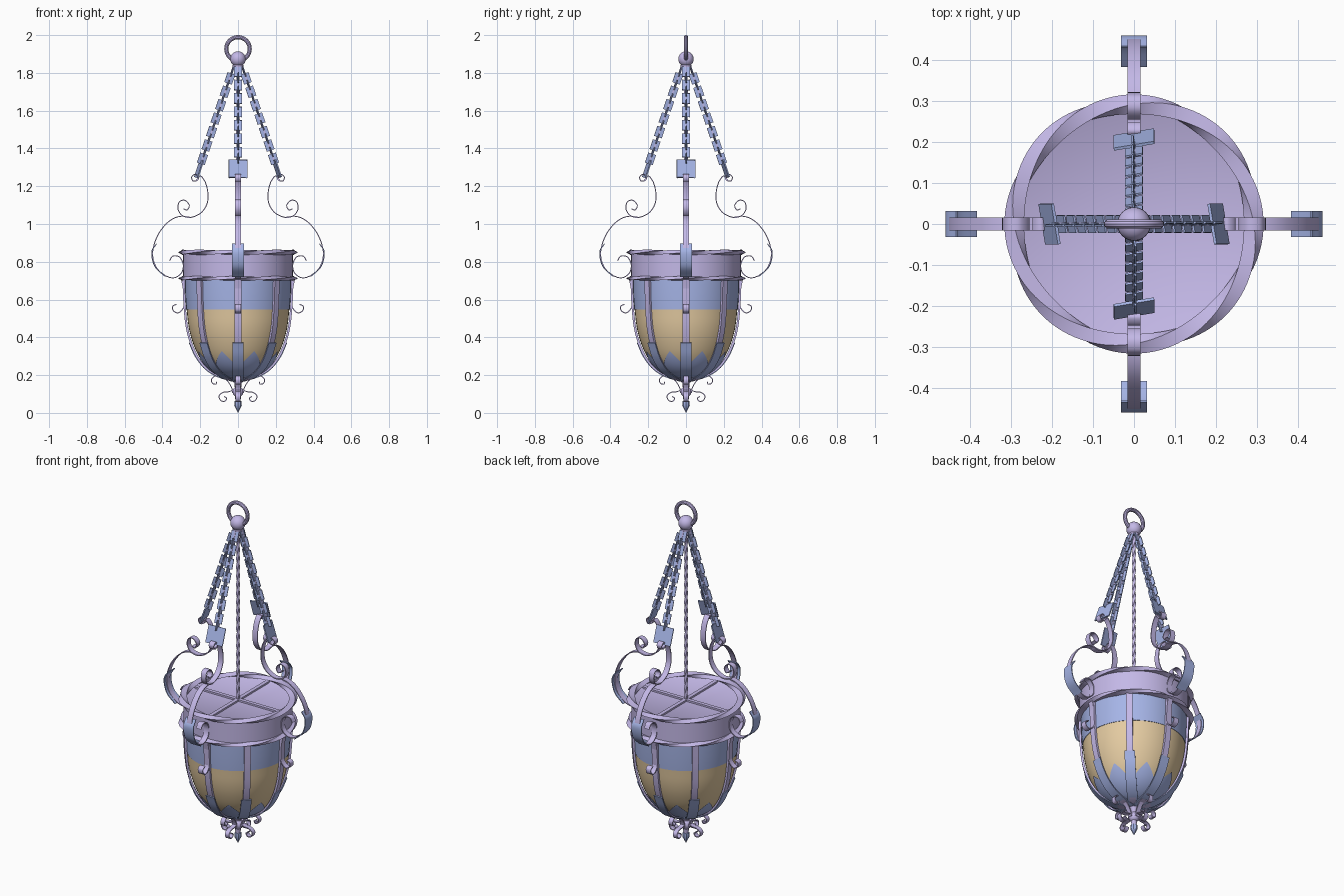
import bpy, bmesh, math
from mathutils import Vector, Matrix

if "Cube" in bpy.data.objects:
    bpy.data.objects.remove(bpy.data.objects["Cube"])

def material(name, rgb):
    m = bpy.data.materials.new(name)
    m.diffuse_color = (*rgb, 1)
    m.use_nodes = True
    m.node_tree.nodes["Principled BSDF"].inputs["Base Color"].default_value = m.diffuse_color
    return m

IRON = material("iron", (0.55, 0.48, 0.80))
BLUE = material("blue_metal", (0.38, 0.46, 0.80))
GLASS = material("amber_glass", (0.78, 0.60, 0.36))
QUARTERS = [i * math.pi / 2 for i in range(4)]
EIGHTHS = [i * math.pi / 4 for i in range(8)]

def finish(name, bm, mat, recalc=True):
    if recalc:
        bmesh.ops.recalc_face_normals(bm, faces=bm.faces[:])
    me = bpy.data.meshes.new(name)
    bm.to_mesh(me)
    bm.free()
    me.materials.append(mat)
    ob = bpy.data.objects.new(name, me)
    bpy.context.collection.objects.link(ob)
    return ob

def spline(pts, n=6):
    """Catmull-Rom through 2D points."""
    p = [Vector(q) for q in pts]
    p = [2 * p[0] - p[1]] + p + [2 * p[-1] - p[-2]]
    out = []
    for i in range(1, len(p) - 2):
        a, b, c, d = p[i - 1:i + 3]
        for k in range(n):
            t = k / n
            out.append(0.5 * (2 * b + (c - a) * t + (2 * a - 5 * b + 4 * c - d) * t * t
                              + (3 * b - a - 3 * c + d) * t ** 3))
    return out + [p[-2]]

def loft(bm, rings, closed=False):
    vs = [[bm.verts.new(v) for v in r] for r in rings]
    m = len(vs[0])
    for i in range(len(vs) if closed else len(vs) - 1):
        a, b = vs[i], vs[(i + 1) % len(vs)]
        for j in range(m):
            bm.faces.new((a[j], a[(j + 1) % m], b[(j + 1) % m], b[j]))
    if not closed:
        bm.faces.new(vs[0])
        bm.faces.new(vs[-1][::-1])

def ribbon(name, paths, width, thick, angles, mat):
    """Flat bars bent along (radius, z) paths, repeated around the axis."""
    bm = bmesh.new()
    for path in paths:
        s = spline(path)
        for ang in angles:
            rot = Matrix.Rotation(ang, 3, 'Z')
            rings = []
            for i, q in enumerate(s):
                t = (s[min(i + 1, len(s) - 1)] - s[max(i - 1, 0)]).normalized()
                n = Vector((-t.y, t.x)) * thick / 2
                rings.append([rot @ Vector((q.x + e * n.x, w * width / 2, q.y + e * n.y))
                              for e, w in ((1, 1), (1, -1), (-1, -1), (-1, 1))])
            loft(bm, rings)
    return finish(name, bm, mat)

def lathe(name, profile, mat, seg=48):
    bm = bmesh.new()
    rings = [[(max(r, 1e-4) * math.cos(2 * math.pi * k / seg),
               max(r, 1e-4) * math.sin(2 * math.pi * k / seg), z) for k in range(seg)]
             for r, z in profile]
    loft(bm, rings)
    return finish(name, bm, mat)

def ball(name, r, z):
    bm = bmesh.new()
    bmesh.ops.create_uvsphere(bm, u_segments=24, v_segments=14, radius=r,
                              matrix=Matrix.Translation((0, 0, z)))
    return finish(name, bm, IRON)

def ring(name, radius, a, b, z, twists, upright=False, sides=4, seg=128):
    """Ring with a twisted section of half-width a and half-height b."""
    bm = bmesh.new()
    rings = []
    for i in range(seg):
        u = 2 * math.pi * i / seg
        sec = []
        for k in range(sides):
            v = 2 * math.pi * k / sides + twists * u
            r, h = radius + a * math.cos(v), b * math.sin(v)
            sec.append((r * math.cos(u), h, z + r * math.sin(u)) if upright
                       else (r * math.cos(u), r * math.sin(u), z + h))
        rings.append(sec)
    loft(bm, rings, True)
    return finish(name, bm, IRON)

# hanging ring, ball and twisted centre rod
ring("hanging_ring", 0.062, 0.011, 0.011, 1.927, 0, True, 10, 48)
ball("top_ball", 0.041, 1.873)
lathe("top_collar", [(0, 1.828), (0.028, 1.832), (0.028, 1.842), (0, 1.85)], IRON, 20)
bm = bmesh.new()
loft(bm, [[(0.010 * math.cos(i * 0.35 + k * math.pi / 2), 0.010 * math.sin(i * 0.35 + k * math.pi / 2),
            0.83 + 1.02 * i / 90) for k in range(4)] for i in range(91)])
finish("centre_rod", bm, IRON)

# chains of flat links with a large plate at the foot
top, foot = Vector((0.022, 0, 1.835)), Vector((0.222, 0, 1.245))
down = (foot - top).normalized()
tilt = Vector((0, 0, -1)).rotation_difference(down).to_matrix().to_4x4()

def plate(bm, ang, dist, size, twist):
    m = (Matrix.Rotation(ang, 4, 'Z') @ Matrix.Translation(top + down * dist) @ tilt
         @ Matrix.Rotation(twist, 4, 'Z') @ Matrix.Diagonal((*size, 1)))
    bmesh.ops.create_cube(bm, size=1, matrix=m)

links, plates, pins = bmesh.new(), bmesh.new(), bmesh.new()
for ang in QUARTERS:
    for i in range(14):
        plate(links, ang, 0.03 + i * 0.0375, (0.005, 0.043, 0.056), math.radians(90 * (i % 2) + 10))
    plate(plates, ang, 0.573, (0.007, 0.1, 0.098), math.radians(10))
    plate(pins, ang, 0.27, (0.007, 0.007, 0.54), 0)
finish("chain_links", links, BLUE)
finish("chain_plates", plates, BLUE)
finish("chain_cores", pins, IRON)

# scrolled arms
upper = [(0.222, 1.232), (0.212, 1.245), (0.226, 1.263), (0.245, 1.25), (0.238, 1.228), (0.215, 1.232),
         (0.20, 1.255), (0.175, 1.225), (0.16, 1.17), (0.163, 1.11), (0.195, 1.06), (0.25, 1.035),
         (0.295, 1.045), (0.318, 1.08), (0.31, 1.118), (0.28, 1.125), (0.258, 1.10), (0.268, 1.075), (0.288, 1.08)]
outer = [(0.25, 1.035), (0.31, 1.04), (0.37, 1.01), (0.425, 0.94), (0.452, 0.85), (0.435, 0.775),
         (0.39, 0.73), (0.34, 0.715), (0.30, 0.74), (0.29, 0.785), (0.31, 0.825), (0.345, 0.83),
         (0.362, 0.805)]
lower = [(0.30, 0.71), (0.29, 0.66), (0.283, 0.61), (0.288, 0.56), (0.315, 0.53), (0.342, 0.54),
         (0.345, 0.565), (0.325, 0.575)]
ribbon("scroll_arms", [upper, outer, lower], 0.032, 0.005, QUARTERS, IRON)
ribbon("arm_leaves", [[(0.432, 0.935 - 0.04), (0.4565, 0.85), (0.440, 0.775), (0.385, 0.722)]],
       0.064, 0.005, QUARTERS, BLUE)

# glass bowl with blue upper band
bowl = [(0.272, 0.55), (0.262, 0.46), (0.242, 0.38), (0.207, 0.30), (0.155, 0.235), (0.085, 0.193), (0.0, 0.18)]
lathe("glass_bowl", spline(bowl, 4), GLASS)
lathe("blue_band", [(0.2, 0.548), (0.274, 0.548), (0.279, 0.62), (0.281, 0.71), (0.2, 0.71)], BLUE)
lathe("rim_band", [(0.27, 0.835), (0.29, 0.848), (0.29, 0.71), (0.27, 0.71)], IRON, 64)
lathe("glass_lid", [(0, 0.815), (0.278, 0.815), (0.278, 0.832), (0, 0.832)], GLASS)
ribbon("lid_bars", [[(0.0, 0.838), (0.14, 0.838), (0.285, 0.838)]], 0.022, 0.014, QUARTERS, IRON)
ring("twisted_rim_top", 0.292, 0.024, 0.014, 0.850, 2)
ring("twisted_rim_bottom", 0.292, 0.024, 0.012, 0.712, 2)

# ribs and base leaves following the bowl
rib = [(0.288, 0.71), (0.285, 0.62)] + [(r + 0.009, z - 0.003) for r, z in bowl[:-1]] + [(0.02, 0.172)]
ribbon("bowl_ribs", [rib], 0.035, 0.012, EIGHTHS, IRON)
ribbon("rib_leaves", [[(r + 0.017, z - 0.004) for r, z in [(0.241, 0.375)] + bowl[3:6]] + [(0.02, 0.168)]],
       0.056, 0.005, EIGHTHS, BLUE)

# pointed crown between the ribs, wrapped on the bowl
bm = bmesh.new()
curve = [q for q in spline(bowl, 8) if q.y < 0.33][::-1]
for ang in EIGHTHS:
    mid, prev = ang + math.pi / 8, None
    for q in curve:
        f = max(0.0, min(1.0, (0.33 - q.y) / 0.09))
        half = math.pi / 8 * f
        row = [bm.verts.new(((q.x + 0.004) * math.cos(mid + half * t),
                             (q.x + 0.004) * math.sin(mid + half * t), q.y - 0.003)) for t in (-1, -.5, 0, .5, 1)]
        if prev:
            for j in range(4):
                bm.faces.new((prev[j], prev[j + 1], row[j + 1], row[j]))
        prev = row
bmesh.ops.remove_doubles(bm, verts=bm.verts[:], dist=1e-5)
finish("base_leaf_crown", bm, BLUE)

# finial with small scrolls
lathe("finial_neck", [(0, 0.19), (0.04, 0.185), (0.018, 0.155), (0.014, 0.06), (0, 0.055)], IRON, 20)
ball("finial_ball", 0.029, 0.112)
lathe("finial_tip", [(0, 0.07), (0.018, 0.062), (0.02, 0.04), (0.01, 0.02), (0, 0.0)], BLUE, 8)
curl_up = [(0.112, 0.165), (0.118, 0.152), (0.136, 0.158), (0.139, 0.18), (0.118, 0.196), (0.085, 0.192),
           (0.055, 0.168), (0.033, 0.132), (0.028, 0.105)]
curl_down = [(0.026, 0.12), (0.05, 0.112), (0.08, 0.108), (0.1, 0.09), (0.092, 0.066), (0.07, 0.062),
             (0.06, 0.078), (0.074, 0.087)]
ribbon("finial_scrolls", [curl_up, curl_down], 0.026, 0.005, QUARTERS, IRON)

# smooth shading with sharp edges kept
for ob in bpy.context.scene.objects:
    ob.select_set(True)
    bpy.context.view_layer.objects.active = ob
bpy.ops.object.shade_smooth_by_angle(angle=math.radians(35))
